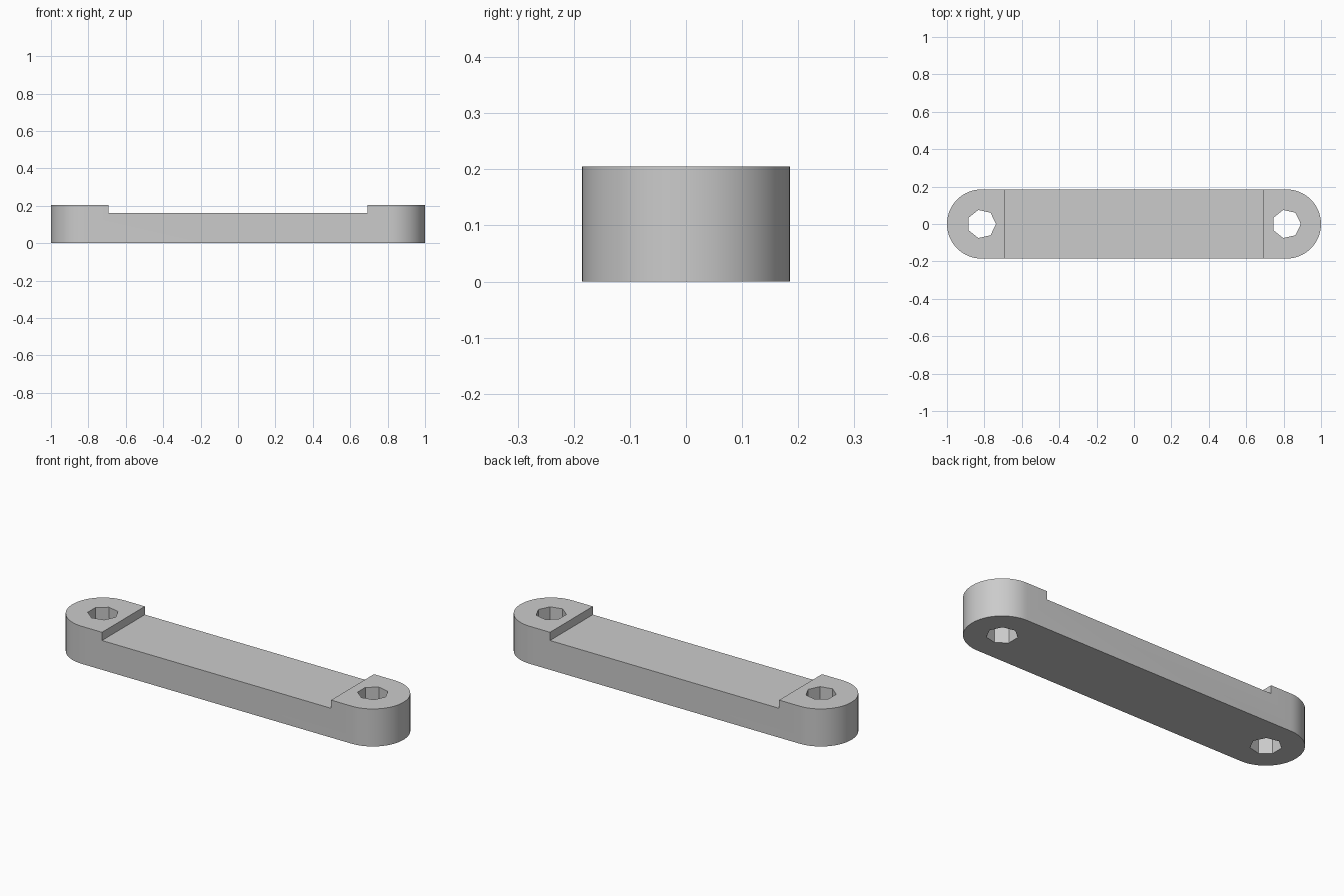
import bpy
import bmesh
from math import pi, cos, sin, radians

RADIUS = 0.185        # rounded end radius
CENTRE = 0.815        # hole and end centre, either side of the middle
HEIGHT = 0.205
FLOOR = 0.16          # height of the recessed middle
RECESS = 0.692        # half length of the recess
HOLE = 0.077
ARC_STEPS = 32

if "Cube" in bpy.data.objects:
    bpy.data.objects.remove(bpy.data.objects["Cube"], do_unlink=True)

grey = bpy.data.materials.new("plain_grey")
grey.use_nodes = True
colour = (0.6, 0.6, 0.6, 1)
grey.diffuse_color = colour
grey.node_tree.nodes["Principled BSDF"].inputs["Base Color"].default_value = colour


def prism(name, outline, bottom, top):
    """Extrude a closed xy outline between two heights."""
    bm = bmesh.new()
    face = bm.faces.new([bm.verts.new((x, y, bottom)) for x, y in outline])
    raised = bmesh.ops.extrude_face_region(bm, geom=[face])["geom"]
    verts = [v for v in raised if isinstance(v, bmesh.types.BMVert)]
    bmesh.ops.translate(bm, verts=verts, vec=(0, 0, top - bottom))
    bmesh.ops.recalc_face_normals(bm, faces=bm.faces)
    mesh = bpy.data.meshes.new(name)
    bm.to_mesh(mesh)
    bm.free()
    mesh.materials.append(grey)
    obj = bpy.data.objects.new(name, mesh)
    bpy.context.collection.objects.link(obj)
    return obj


def arc(cx, radius, start, sweep, steps, count):
    angles = [start + sweep * i / steps for i in range(count)]
    return [(cx + radius * cos(a), radius * sin(a)) for a in angles]


# Bar with two rounded ends
outline = (arc(CENTRE, RADIUS, -pi / 2, pi, ARC_STEPS, ARC_STEPS + 1)
           + arc(-CENTRE, RADIUS, pi / 2, pi, ARC_STEPS, ARC_STEPS + 1))
bar = prism("link_bar", outline, 0, HEIGHT)

# Cutters: shallow middle recess and a seven-sided hole at each end
side = RADIUS * 2
box = [(-RECESS, -side), (RECESS, -side), (RECESS, side), (-RECESS, side)]
cutters = [prism("recess_cutter", box, FLOOR, HEIGHT * 2)]
for label, sign in (("left", 1), ("right", -1)):
    ring = arc(sign * CENTRE, HOLE, 0, 2 * pi, 7, 7)
    cutters.append(prism(label + "_hole_cutter", ring, -HEIGHT, HEIGHT * 2))

bpy.ops.object.select_all(action="DESELECT")
bpy.context.view_layer.objects.active = bar
bar.select_set(True)
for cutter in cutters:
    cutter.hide_render = True
    cut = bar.modifiers.new(cutter.name, "BOOLEAN")
    cut.operation = "DIFFERENCE"
    cut.solver = "EXACT"
    cut.object = cutter
    bpy.ops.object.modifier_apply(modifier=cut.name)
    bpy.data.objects.remove(cutter, do_unlink=True)

# Smooth rounded ends, crisp edges elsewhere
bpy.ops.object.shade_smooth_by_angle(angle=radians(30))
